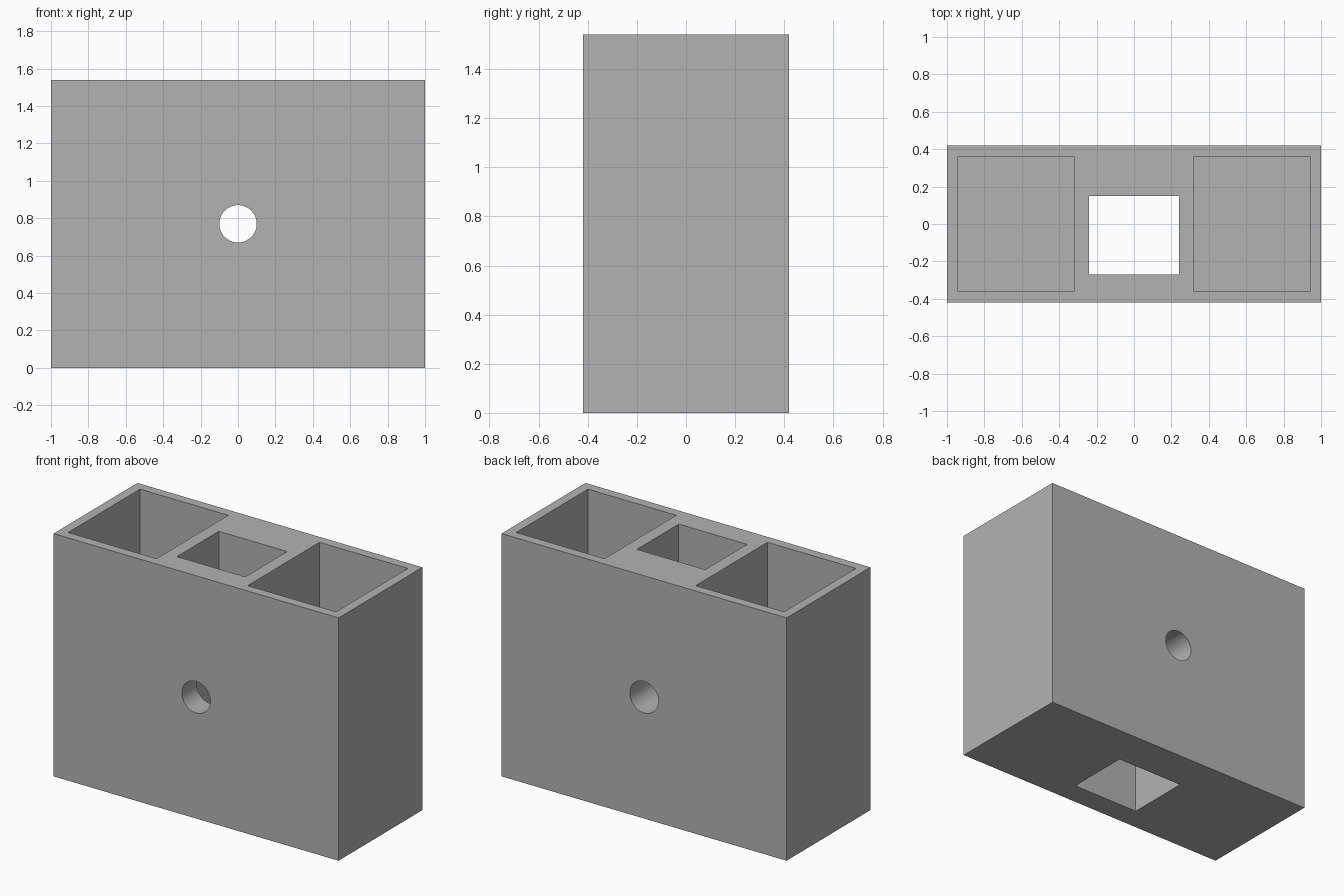
import bpy
import math

cube = bpy.data.objects.get("Cube")
if cube:
    bpy.data.objects.remove(cube, do_unlink=True)

WIDTH, DEPTH, HEIGHT = 2.0, 0.84, 1.54
WALL = 0.06

grey = bpy.data.materials.new("plain grey")
grey.use_nodes = True
colour = (0.45, 0.45, 0.45, 1)
grey.diffuse_color = colour
grey.node_tree.nodes["Principled BSDF"].inputs["Base Color"].default_value = colour


def box(name, low, high):
    """Axis-aligned box between two corners."""
    centre = [(a + b) / 2 for a, b in zip(low, high)]
    bpy.ops.mesh.primitive_cube_add(size=1, location=centre)
    obj = bpy.context.object
    obj.name = name
    obj.scale = [b - a for a, b in zip(low, high)]
    bpy.ops.object.transform_apply(location=True, rotation=True, scale=True)
    obj.data.materials.append(grey)
    return obj


def cut(target, cutter):
    """Subtract the cutter from the target, then discard the cutter."""
    cutter.hide_render = True
    mod = target.modifiers.new("cut", 'BOOLEAN')
    mod.operation = 'DIFFERENCE'
    mod.solver = 'EXACT'
    mod.object = cutter
    bpy.ops.object.select_all(action='DESELECT')
    target.select_set(True)
    bpy.context.view_layer.objects.active = target
    bpy.ops.object.modifier_apply(modifier=mod.name)
    bpy.data.objects.remove(cutter, do_unlink=True)


# Solid block
block = box("holder_block", (-WIDTH / 2, -DEPTH / 2, 0), (WIDTH / 2, DEPTH / 2, HEIGHT))

# Two deep side pockets, closed by a floor
for side, x in (("left", 0.63), ("right", -0.63)):
    half_y = DEPTH / 2 - WALL
    cut(block, box(side + "_pocket_cutter",
                   (x - 0.31, -half_y, WALL), (x + 0.31, half_y, HEIGHT + 0.1)))

# Centre shaft, open at top and bottom
cut(block, box("shaft_cutter", (-0.24, -0.27, -0.1), (0.24, 0.15, HEIGHT + 0.1)))

# Round hole from front to back
bpy.ops.mesh.primitive_cylinder_add(vertices=64, radius=0.1, depth=2 * DEPTH,
                                    location=(0, 0, HEIGHT / 2),
                                    rotation=(math.pi / 2, 0, 0))
bolt = bpy.context.object
bolt.name = "bolt_hole_cutter"
bolt.data.materials.append(grey)
cut(block, bolt)

bpy.ops.object.shade_smooth_by_angle(angle=math.radians(30))
